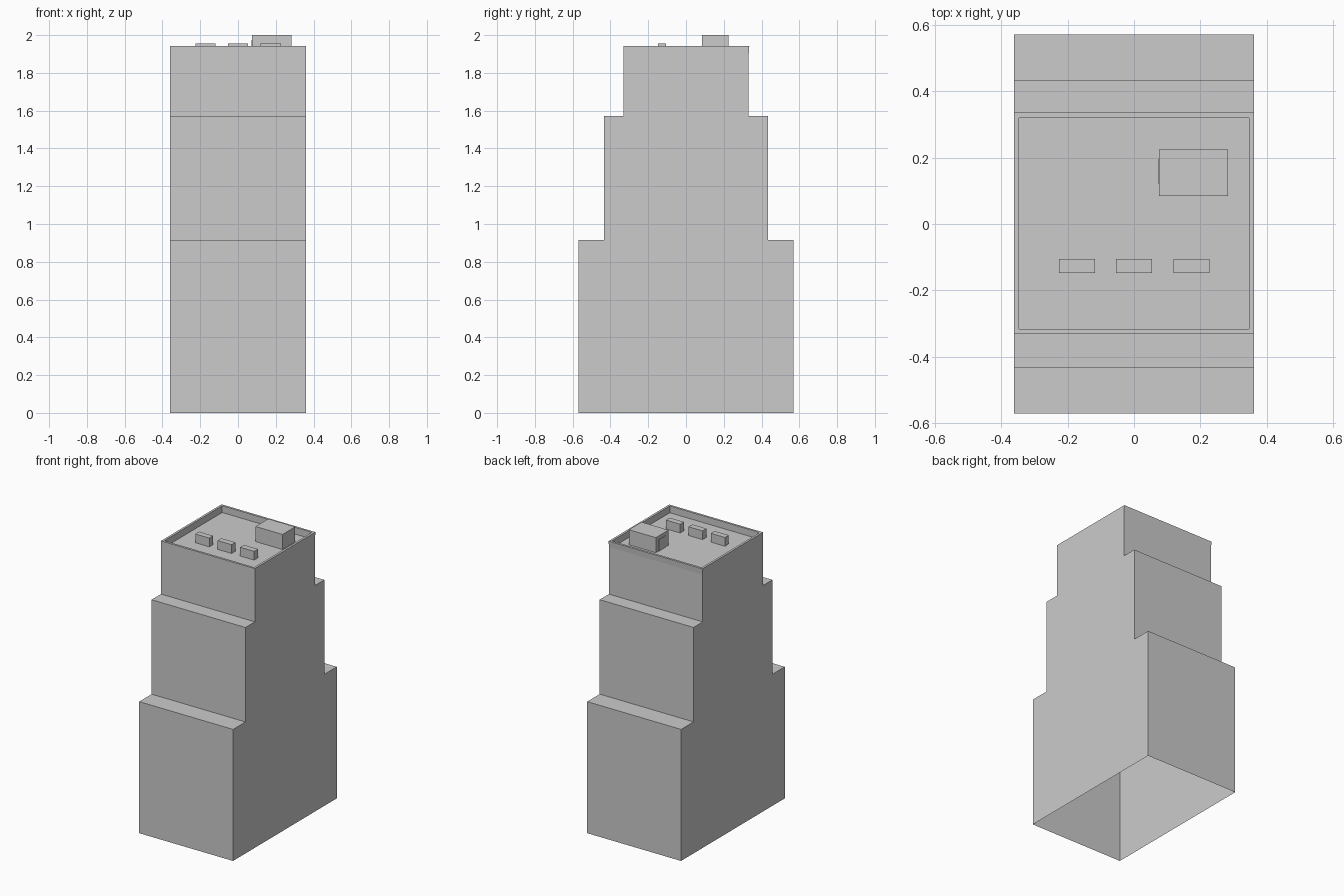
import bpy, bmesh

if "Cube" in bpy.data.objects:
    bpy.data.objects.remove(bpy.data.objects["Cube"])

HALF_X = 0.361
ROOF_Z = 1.895


def add_object(name, bm):
    bmesh.ops.recalc_face_normals(bm, faces=bm.faces)
    mesh = bpy.data.meshes.new(name)
    bm.to_mesh(mesh)
    bm.free()
    obj = bpy.data.objects.new(name, mesh)
    bpy.context.collection.objects.link(obj)
    return obj


def box(name, x0, x1, y0, y1, z0, z1):
    bm = bmesh.new()
    bmesh.ops.create_cube(bm, size=1)
    for v in bm.verts:
        v.co.x = x1 if v.co.x > 0 else x0
        v.co.y = y1 if v.co.y > 0 else y0
        v.co.z = z1 if v.co.z > 0 else z0
    return add_object(name, bm)


# Stepped tower: side profile (y, z) extruded across x
profile = [(-0.57, 0), (-0.57, 0.915), (-0.434, 0.915), (-0.434, 1.572),
           (-0.331, 1.572), (-0.331, 1.942), (0.335, 1.942), (0.332, 1.9),
           (0.332, 1.572), (0.433, 1.572), (0.433, 0.915), (0.57, 0.915), (0.57, 0)]
bm = bmesh.new()
side = bm.faces.new([bm.verts.new((-HALF_X, y, z)) for y, z in profile])
ext = bmesh.ops.extrude_face_region(bm, geom=[side], use_keep_orig=True)
bmesh.ops.translate(bm, vec=(2 * HALF_X, 0, 0),
                    verts=[g for g in ext["geom"] if isinstance(g, bmesh.types.BMVert)])
bmesh.ops.recalc_face_normals(bm, faces=bm.faces)

# Open underside
bottom = [f for f in bm.faces if all(v.co.z < 0.001 for v in f.verts)]
bmesh.ops.delete(bm, geom=bottom, context='FACES_ONLY')

# Parapet rim and sunken roof deck
top = [f for f in bm.faces if all(v.co.z > 1.94 for v in f.verts)]
bmesh.ops.inset_region(bm, faces=top, thickness=0.022)
deck = bmesh.ops.extrude_discrete_faces(bm, faces=top)["faces"][0]
for v in deck.verts:
    v.co.z = ROOF_Z
mesh = bpy.data.meshes.new("tower")
bm.to_mesh(mesh)
bm.free()
bpy.context.collection.objects.link(bpy.data.objects.new("tower", mesh))

# Stair penthouse with its door
box("roof_penthouse", 0.075, 0.283, 0.085, 0.224, ROOF_Z, 2.0)
box("penthouse_door", 0.072, 0.076, 0.122, 0.194, ROOF_Z, 1.975)

# Row of rooftop air units
for i, x in enumerate((-0.172, 0.0, 0.173)):
    box(f"air_unit_{i + 1}", x - 0.054, x + 0.054, -0.147, -0.105, ROOF_Z, 1.956)
